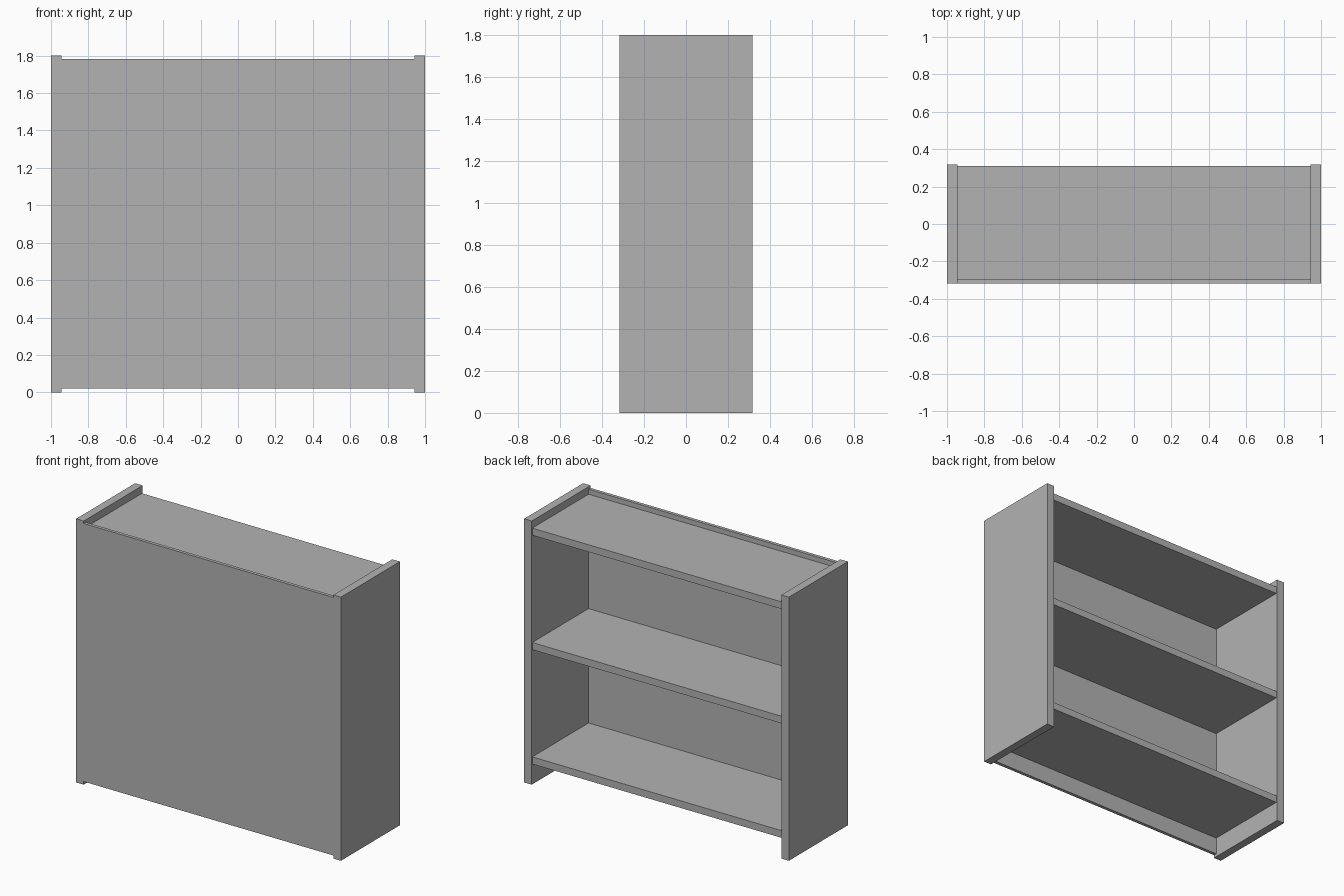
import bpy

cube = bpy.data.objects.get("Cube")
if cube:
    bpy.data.objects.remove(cube, do_unlink=True)

# Overall dimensions
HALF_W, HALF_D, HEIGHT = 1.0, 0.318, 1.8
INNER = 0.943            # inner face of the side panels
BACK_Y = -0.295          # inner face of the closed panel
SHELF_Y = 0.311          # open edge of the shelves
SHELF_T = 0.049

grey = bpy.data.materials.new("plain_grey")
colour = (0.45, 0.45, 0.45, 1.0)
grey.use_nodes = True
grey.diffuse_color = colour
grey.node_tree.nodes["Principled BSDF"].inputs["Base Color"].default_value = colour


def board(name, low, high):
    """Box spanning two opposite corners."""
    bpy.ops.mesh.primitive_cube_add(size=1)
    ob = bpy.context.object
    ob.name = name
    ob.location = [(a + b) / 2 for a, b in zip(low, high)]
    ob.scale = [b - a for a, b in zip(low, high)]
    bpy.ops.object.transform_apply(location=False, rotation=False, scale=True)
    ob.data.materials.append(grey)
    return ob


# Side panels
board("left_side_panel", (INNER, -HALF_D, 0), (HALF_W, HALF_D, HEIGHT))
board("right_side_panel", (-HALF_W, -HALF_D, 0), (-INNER, HALF_D, HEIGHT))

# Closed panel, slightly short at top and bottom
board("closing_panel", (-INNER, -HALF_D, 0.021), (INNER, BACK_Y, 1.783))

# Evenly spaced shelves
for name, top in (("bottom_shelf", 0.187), ("middle_shelf", 0.968), ("top_shelf", 1.749)):
    board(name, (-INNER, BACK_Y, top - SHELF_T), (INNER, SHELF_Y, top))
